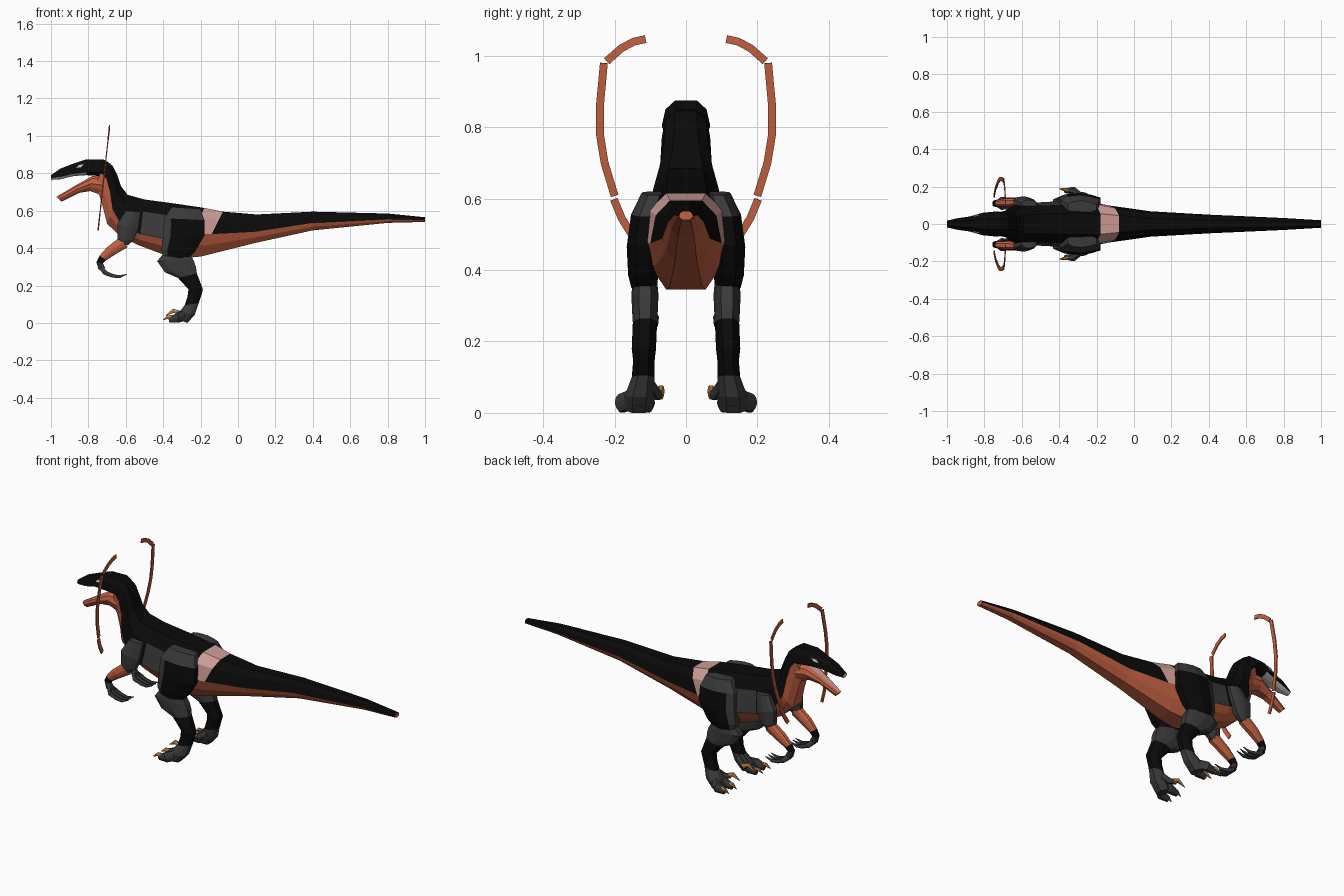
import bpy
import bmesh
from mathutils import Vector

cube = bpy.data.objects.get("Cube")
if cube:
    bpy.data.objects.remove(cube, do_unlink=True)


def make_material(name, colour):
    mat = bpy.data.materials.new(name)
    mat.use_nodes = True
    mat.diffuse_color = (*colour, 1)
    mat.node_tree.nodes["Principled BSDF"].inputs["Base Color"].default_value = (*colour, 1)
    return mat


PALETTE = {
    "black": make_material("black hide", (.003, .003, .003)),
    "grey": make_material("dark grey hide", (.042, .042, .042)),
    "orange": make_material("burnt orange", (.55, .12, .055)),
    "pink": make_material("dusty pink", (.63, .34, .31)),
    "claw": make_material("amber claw", (.55, .22, .06)),
    "pale": make_material("pale grey", (.6, .57, .55)),
}
SLOTS = list(PALETTE)


def add_object(name, bm):
    bmesh.ops.recalc_face_normals(bm, faces=bm.faces)
    mesh = bpy.data.meshes.new(name)
    bm.to_mesh(mesh)
    bm.free()
    for mat in PALETTE.values():
        mesh.materials.append(mat)
    obj = bpy.data.objects.new(name, mesh)
    bpy.context.collection.objects.link(obj)
    return obj


def loft(name, rows, rule, side=1):
    """Skin ten-sided rings. Each row: edge point a (x, z), edge point b (x, z),
    centre y, half width, widest fraction. rule(segment, band) names a colour;
    band -1 is the a edge, 0 to 3 run down the flanks and 4 is the b edge."""
    bm = bmesh.new()
    rings = []
    for ax, az, bx, bz, y, w, *rest in rows:
        s = rest[0] if rest else .5
        half = [(0, .45), (s * .35, .85), (s, 1), (s / 2 + .5, .82), (1, .45)]
        outline = half + [(t, -k) for t, k in reversed(half)]
        rings.append([bm.verts.new((ax + (bx - ax) * t, side * (y + k * w),
                                    az + (bz - az) * t)) for t, k in outline])
    count = len(rings[0])
    for seg, (r, q) in enumerate(zip(rings, rings[1:])):
        for i in range(count):
            j = (i + 1) % count
            face = bm.faces.new((r[i], r[j], q[j], q[i]))
            band = -1 if i == count - 1 else min(i, 8 - i)
            face.material_index = SLOTS.index(rule(seg, band))
    for ring, seg in ((rings[0], 0), (rings[-1], len(rings) - 2)):
        bm.faces.new(ring).material_index = SLOTS.index(rule(seg, 3))
    return add_object(name, bm)


def plain(colour):
    return lambda seg, band: colour


def by_segment(*colours):
    return lambda seg, band: colours[min(seg, len(colours) - 1)]


# Tail, trunk and neck in one skin: dark back, orange belly, pink saddle
PINK_SEGMENT, FLANK_SEGMENT = 4, 6


def body_rule(seg, band):
    if band >= 2:
        return "orange"
    if seg == PINK_SEGMENT:
        return "pink"
    if seg == FLANK_SEGMENT and band == 1:
        return "grey"
    return "black"


loft("body", [
    (1, .565, 1, .54, 0, .02, .6),
    (.8, .585, .8, .535, 0, .032, .6),
    (.4, .595, .4, .495, 0, .05, .6),
    (.1, .58, .08, .425, 0, .068, .6),
    (-.08, .595, -.2, .355, 0, .1, .5),
    (-.18, .615, -.3, .345, 0, .122, .5),
    (-.35, .64, -.41, .37, 0, .122, .7),
    (-.5, .66, -.53, .415, 0, .115, .75),
    (-.59, .685, -.63, .465, 0, .108, .75),
    (-.625, .73, -.7, .53, 0, .088, .6),
    (-.645, .79, -.72, .61, 0, .072, .5),
    (-.67, .84, -.74, .68, 0, .068, .45),
    (-.71, .865, -.77, .72, 0, .062, .4),
], body_rule)

# Head
loft("upper_skull", [
    (-.68, .85, -.7, .77, 0, .06, .8),
    (-.72, .875, -.73, .785, 0, .068, .8),
    (-.81, .875, -.81, .79, 0, .06, .8),
    (-.88, .852, -.88, .785, 0, .04, .8),
    (-.95, .825, -.95, .768, 0, .03, .75),
    (-1, .79, -.998, .765, 0, .018, .6),
], lambda seg, band: "pale" if band >= 2 and seg > 1 else "black")
loft("lower_jaw", [
    (-.7, .79, -.72, .68, 0, .06),
    (-.78, .785, -.79, .705, 0, .054),
    (-.86, .74, -.85, .695, 0, .036),
    (-.97, .675, -.945, .648, 0, .018),
], lambda seg, band: "pink" if band == -1 else "orange")


def thigh_rule(seg, band):
    return "grey" if seg == 0 or band <= 0 else "black"


def digit(name, side, path, width, colour):
    """Small tapering toe, finger or claw along (x, y, z, thickness) points."""
    rows = []
    for i, (x, y, z, h) in enumerate(path):
        p, q = path[max(i - 1, 0)], path[min(i + 1, len(path) - 1)]
        d = Vector((q[0] - p[0], q[2] - p[2])).normalized() * h
        rows.append((x + d.y, z - d.x, x - d.y, z + d.x, y, width * h / path[0][3]))
    loft(name, rows, plain(colour), side)


def ribbon(name, side, points, width=.011):
    """Flat strip standing across the model, leaning with height."""
    bm = bmesh.new()
    pairs = []
    for i, (y, z) in enumerate(points):
        p, q = points[max(i - 1, 0)], points[min(i + 1, len(points) - 1)]
        d = Vector((q[0] - p[0], q[1] - p[1])).normalized() * width
        x = -.69 - .11 * (1.05 - z)
        pairs.append([bm.verts.new((x, side * (y + e * d.y), z - e * d.x)) for e in (-1, 1)])
    for a, b in zip(pairs, pairs[1:]):
        bm.faces.new((a[0], a[1], b[1], b[0])).material_index = SLOTS.index("orange")
    obj = add_object(name, bm)
    obj.modifiers.new("thickness", "SOLIDIFY").thickness = .006


for label, side in (("left", -1), ("right", 1)):
    # Hind leg
    loft(label + "_thigh", [
        (-.355, .62, -.2, .61, .09, .035),
        (-.395, .56, -.18, .55, .112, .042),
        (-.4, .46, -.178, .47, .12, .046),
        (-.41, .39, -.23, .38, .12, .042),
        (-.4, .36, -.27, .34, .117, .036),
    ], thigh_rule, side)
    loft(label + "_shank", [
        (-.4, .37, -.25, .355, .115, .035),
        (-.432, .33, -.235, .33, .115, .038),
        (-.39, .27, -.225, .3, .115, .036),
        (-.32, .24, -.22, .265, .115, .034),
        (-.265, .18, -.188, .18, .118, .034),
        (-.27, .14, -.195, .15, .118, .03),
        (-.285, .095, -.21, .105, .12, .032),
        (-.32, .05, -.23, .045, .13, .042),
        (-.33, .02, -.27, 0, .133, .04),
    ], by_segment("grey", "grey", "grey", "black", "black", "black", "grey"), side)

    # Toes with claws, and the raised inner claw
    for part, y in (("inner", .108), ("outer", .178)):
        digit(f"{label}_{part}_toe", side, [
            (-.26, .13, .045, .028), (-.32, y, .028, .026), (-.37, y, .016, .015),
        ], .023, "grey")
        digit(f"{label}_{part}_toe_claw", side, [
            (-.34, y, .03, .012), (-.375, y + .006, .032, .009), (-.4, y + .01, .016, .002),
        ], .011, "claw")
    digit(label + "_raised_toe", side, [
        (-.26, .1, .075, .018), (-.3, .08, .05, .015), (-.33, .072, .05, .01),
    ], .016, "grey")
    digit(label + "_raised_claw", side, [
        (-.31, .072, .05, .013), (-.345, .07, .066, .011), (-.385, .066, .04, .002),
    ], .011, "claw")

    # Arm
    loft(label + "_upper_arm", [
        (-.6, .6, -.52, .595, .1, .03),
        (-.645, .53, -.535, .5, .117, .031),
        (-.645, .45, -.56, .44, .117, .027),
        (-.62, .42, -.59, .415, .117, .02),
    ], plain("grey"), side)
    loft(label + "_forearm", [
        (-.63, .46, -.59, .405, .117, .022),
        (-.7, .405, -.65, .37, .115, .024),
        (-.74, .36, -.705, .335, .112, .019),
        (-.757, .325, -.722, .318, .11, .018),
        (-.745, .285, -.71, .295, .11, .022),
    ], by_segment("orange", "orange", "black", "grey"), side)
    for part, y in (("inner", .085), ("middle", .11), ("outer", .135)):
        digit(f"{label}_{part}_finger", side, [
            (-.735, .11, .3, .014), (-.71, y, .268, .012), (-.67, y, .252, .009),
        ], .011, "grey")
        digit(f"{label}_{part}_finger_claw", side, [
            (-.675, y, .253, .01), (-.635, y, .247, .008), (-.595, y, .26, .002),
        ], .008, "grey")

    # Eye plate
    bm = bmesh.new()
    corners = ((-.865, .828, .044), (-.84, .832, .051), (-.822, .848, .052), (-.85, .845, .045))
    face = bm.faces.new([bm.verts.new((x, side * y, z)) for x, z, y in corners])
    face.material_index = SLOTS.index("pale")
    add_object(label + "_eye", bm).modifiers.new("thickness", "SOLIDIFY").thickness = .008

    # Tall curved ribbons in three pieces
    ribbon(label + "_upper_ribbon", side, [(.113, 1.047), (.145, 1.04), (.18, 1.022), (.222, .985)])
    ribbon(label + "_middle_ribbon", side, [(.23, .98), (.241, .86), (.241, .78), (.228, .7), (.2, .608)])
    ribbon(label + "_lower_ribbon", side, [(.202, .598), (.18, .545), (.152, .5)])
